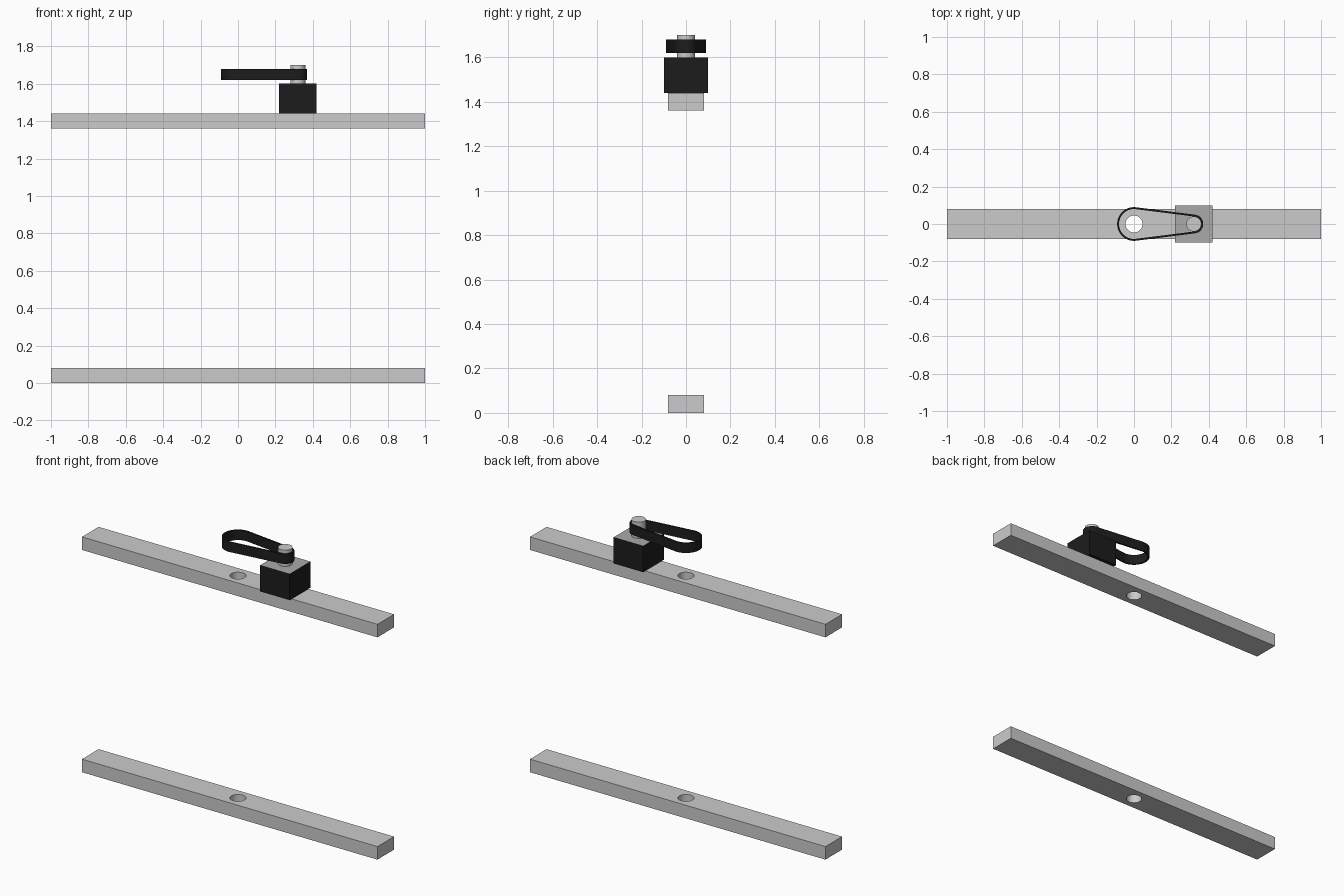
import bpy, bmesh
from math import acos, pi, cos, sin, radians

if "Cube" in bpy.data.objects:
    bpy.data.objects.remove(bpy.data.objects["Cube"])

black = bpy.data.materials.new("black")
black.diffuse_color = (0.012, 0.012, 0.012, 1)
black.use_nodes = True
black.node_tree.nodes["Principled BSDF"].inputs["Base Color"].default_value = black.diffuse_color
grey = bpy.data.materials.new("grey")
grey.diffuse_color = (0.4, 0.4, 0.4, 1)
grey.use_nodes = True
grey.node_tree.nodes["Principled BSDF"].inputs["Base Color"].default_value = grey.diffuse_color


def box(name, x0, x1, y, z0, z1):
    bpy.ops.mesh.primitive_cube_add(size=1, location=((x0 + x1) / 2, 0, (z0 + z1) / 2))
    ob = bpy.context.object
    ob.name = name
    ob.scale = (x1 - x0, 2 * y, z1 - z0)
    bpy.ops.object.transform_apply(location=False, rotation=False, scale=True)
    return ob


def cylinder(name, x, r, z0, z1, sides=48):
    bpy.ops.mesh.primitive_cylinder_add(vertices=sides, radius=r, depth=z1 - z0,
                                        location=(x, 0, (z0 + z1) / 2))
    ob = bpy.context.object
    ob.name = name
    bpy.ops.object.shade_smooth_by_angle(angle=radians(30))
    return ob


# Two rails, each with a vertical hole through the middle
for name, z in (("lower_rail", 0.0), ("upper_rail", 1.36)):
    rail = box(name, -1, 1, 0.08, z, z + 0.08)
    cutter = cylinder("hole_cutter", 0, 0.045, z - 0.05, z + 0.13)
    cutter.hide_render = True
    mod = rail.modifiers.new("hole", "BOOLEAN")
    mod.operation = "DIFFERENCE"
    mod.solver = "EXACT"
    mod.object = cutter
    bpy.context.view_layer.objects.active = rail
    bpy.ops.object.modifier_apply(modifier=mod.name)
    bpy.data.objects.remove(cutter)

# Motor block: black sides, grey top
motor = box("motor", 0.22, 0.42, 0.10, 1.44, 1.60)
motor.data.materials.append(black)
motor.data.materials.append(grey)
for p in motor.data.polygons:
    p.material_index = 1 if p.normal.z > 0.5 else 0

# Motor shaft
cylinder("motor_shaft", 0.32, 0.04, 1.60, 1.70)


# Belt: hollow loop wrapped round a large and a small circle
def loop(r_big, r_small, dist, n=32):
    a = acos((r_big - r_small) / dist)
    big = [a + (2 * pi - 2 * a) * i / n for i in range(n + 1)]
    small = [-a + 2 * a * i / n for i in range(n + 1)]
    return ([(r_big * cos(t), r_big * sin(t)) for t in big] +
            [(dist + r_small * cos(t), r_small * sin(t)) for t in small])


bm = bmesh.new()
outer, inner = loop(0.09, 0.05, 0.32), loop(0.08, 0.04, 0.32)
rings = [[bm.verts.new((x, y, z)) for x, y in pts]
         for pts, z in ((outer, 1.62), (outer, 1.68), (inner, 1.68), (inner, 1.62))]
n = len(outer)
for k in range(4):
    a, b = rings[k], rings[(k + 1) % 4]
    for i in range(n):
        j = (i + 1) % n
        bm.faces.new((a[i], a[j], b[j], b[i]))
bmesh.ops.recalc_face_normals(bm, faces=bm.faces)
mesh = bpy.data.meshes.new("belt")
bm.to_mesh(mesh)
bm.free()
mesh.materials.append(black)
belt = bpy.data.objects.new("belt", mesh)
bpy.context.collection.objects.link(belt)
bpy.ops.object.select_all(action="DESELECT")
belt.select_set(True)
bpy.context.view_layer.objects.active = belt
bpy.ops.object.shade_smooth_by_angle(angle=radians(30))
